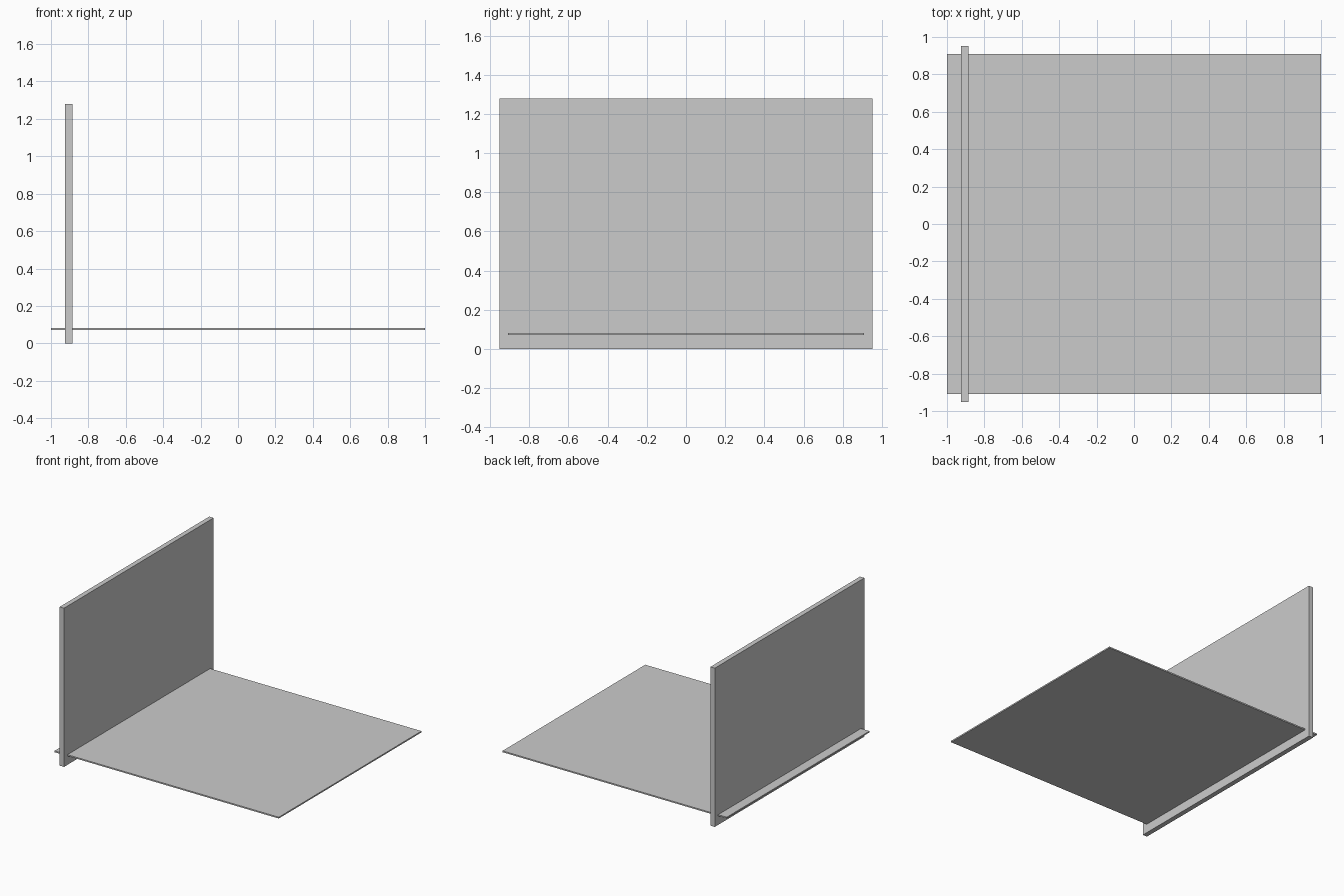
import bpy

if "Cube" in bpy.data.objects:
    bpy.data.objects.remove(bpy.data.objects["Cube"])


def box(name, x, y, z):
    """Axis-aligned box given as (min, max) along each axis."""
    bpy.ops.mesh.primitive_cube_add(
        size=1, location=[(a + b) / 2 for a, b in (x, y, z)])
    ob = bpy.context.object
    ob.name = ob.data.name = name
    ob.scale = [b - a for a, b in (x, y, z)]
    bpy.ops.object.transform_apply(location=False, rotation=False, scale=True)
    return ob


# Upright panel standing on the ground
box("upright_panel", (-0.924, -0.885), (-0.953, 0.953), (0, 1.28))

# Thin horizontal sheet passing through the panel
box("base_sheet", (-1, 1), (-0.909, 0.909), (0.071, 0.082))
